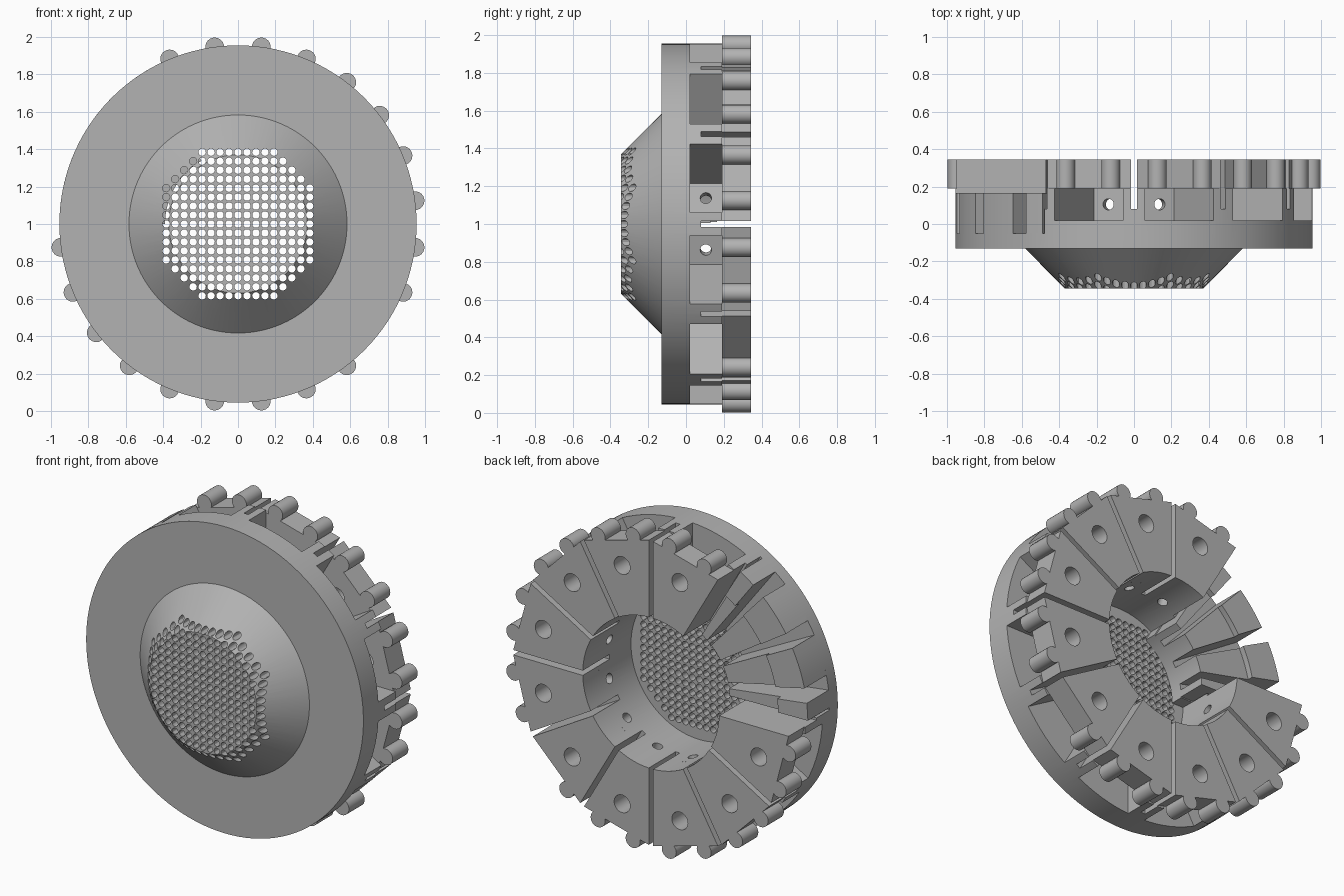
import bpy, bmesh
from math import sin, cos, tan, asin, radians, pi
from mathutils import Matrix, Vector

if "Cube" in bpy.data.objects:
    bpy.data.objects.remove(bpy.data.objects["Cube"], do_unlink=True)

grey = bpy.data.materials.new("plain_grey")
grey.use_nodes = True
colour = (0.45, 0.45, 0.45, 1)
grey.diffuse_color = colour
grey.node_tree.nodes["Principled BSDF"].inputs["Base Color"].default_value = colour

RIM, BORE, FLOOR, SHELF, BACK = 0.955, 0.47, -0.13, 0.19, 0.345
SEGMENTS = 120
SECTORS = [a for a in range(15, 360, 30) if a not in (135, 165)]


def polar(r, deg):
    """Point (x, z) around the hub axis."""
    return r * cos(radians(deg)), 1 + r * sin(radians(deg))


def arc(r, a0, a1, n):
    return [polar(r, a0 + (a1 - a0) * i / n) for i in range(n + 1)]


def circle(x, z, r, n):
    return [(x + r * cos(2 * pi * i / n), z + r * sin(2 * pi * i / n)) for i in range(n)]


def prism(bm, outline, y0, y1):
    """Extrude an (x, z) outline along y."""
    front = [bm.verts.new((x, y0, z)) for x, z in outline]
    back = [bm.verts.new((x, y1, z)) for x, z in outline]
    bm.faces.new(front)
    bm.faces.new(back[::-1])
    for i in range(len(front)):
        j = (i + 1) % len(front)
        bm.faces.new((front[j], front[i], back[i], back[j]))


def sector(bm, a0, a1, r0, r1, y0, y1):
    n = max(2, round((a1 - a0) / 3))
    prism(bm, arc(r0, a0, a1, n) + arc(r1, a1, a0, n), y0, y1)


def wedge(mid, gap, inner, outer):
    """Sector outline with sides held a fixed gap off the dividing lines and a flat outer edge."""
    t = tan(radians(15)) * outer - gap / cos(radians(15))
    c, s = cos(radians(mid)), sin(radians(mid))
    ends = [(outer * c - k * t * s, 1 + outer * s + k * t * c) for k in (1, -1)]
    return inner + ends


def make(name, bm):
    bmesh.ops.recalc_face_normals(bm, faces=bm.faces[:])
    mesh = bpy.data.meshes.new(name)
    bm.to_mesh(mesh)
    bm.free()
    mesh.materials.append(grey)
    ob = bpy.data.objects.new(name, mesh)
    bpy.context.collection.objects.link(ob)
    return ob


def finish(ob, cutters=()):
    """Cut, bake the result and smooth the round faces."""
    for cutter in cutters:
        cutter.hide_render = True
        mod = ob.modifiers.new(cutter.name, "BOOLEAN")
        mod.operation, mod.solver, mod.object = "DIFFERENCE", "EXACT", cutter
    bpy.context.view_layer.update()
    mesh = bpy.data.meshes.new_from_object(ob.evaluated_get(bpy.context.evaluated_depsgraph_get()))
    ob.modifiers.clear()
    ob.data = mesh
    for cutter in cutters:
        bpy.data.objects.remove(cutter, do_unlink=True)
    bpy.ops.object.select_all(action="DESELECT")
    ob.select_set(True)
    bpy.context.view_layer.objects.active = ob
    bpy.ops.object.shade_smooth_by_angle(angle=radians(30))


# Hub body: turned profile with a conical nose and a blind bore
bm = bmesh.new()
profile = [(0.37, -BACK), (0.583, FLOOR), (RIM, FLOOR), (RIM, SHELF), (BORE, SHELF), (BORE, FLOOR)]
rings = [[bm.verts.new((x, y, z)) for x, z in circle(0, 1, r, SEGMENTS)] for r, y in profile]
for lower, upper in zip(rings, rings[1:]):
    for i in range(SEGMENTS):
        j = (i + 1) % SEGMENTS
        bm.faces.new((lower[i], lower[j], upper[j], upper[i]))
bm.faces.new(rings[0])
bm.faces.new(rings[-1])
body = make("hub_body", bm)

# Cutter: grid of perforations in the nose
bm = bmesh.new()
for i in range(-8, 9):
    for j in range(-8, 9):
        if abs(i) + abs(j) <= 12:
            prism(bm, circle(i * 0.048, 1 + j * 0.048, 0.02, 12), -0.4, -0.1)
perforations = make("perforation_cutter", bm)

# Cutter: rim pockets
bm = bmesh.new()
for mid in SECTORS:
    floor = wedge(mid, 0.06, [], 0.53)
    prism(bm, wedge(mid, 0.06, floor[::-1], 1.1), 0.02, 0.25)
pockets = make("pocket_cutter", bm)

# Cutter: radial holes from each pocket to the bore
bm = bmesh.new()
for mid in SECTORS:
    x, z = polar(0.5, mid)
    turn = Vector((x, 0, z - 1)).to_track_quat("Z", "Y").to_matrix().to_4x4()
    bmesh.ops.create_cone(bm, cap_ends=True, segments=20, radius1=0.03, radius2=0.03,
                          depth=0.2, matrix=Matrix.Translation((x, 0.105, z)) @ turn)
radial_holes = make("radial_hole_cutter", bm)

# Cutter: narrow slots between the sectors
bm = bmesh.new()
for a in range(0, 360, 30):
    if a != 150:
        c, s = cos(radians(a)), sin(radians(a))
        corners = [(0.35, -0.015), (1.1, -0.015), (1.1, 0.015), (0.35, 0.015)]
        prism(bm, [(r * c - w * s, 1 + r * s + w * c) for r, w in corners], 0.08, 0.3)
slots = make("slot_cutter", bm)

# Cutter: open bay where two pads are left out
bm = bmesh.new()
sector(bm, 120, 180, 0.4, 1.1, -0.05, 0.3)
bay = make("bay_cutter", bm)
finish(body, [perforations, pockets, radial_holes, slots, bay])

# Stepped blocks standing in the open bay
bm = bmesh.new()
sector(bm, 120, 180, 0.39, BORE, FLOOR, -0.05)
for a0, a1 in ((120.9, 127.3), (132.7, 147.3), (152.7, 167.3), (172.7, 179.1)):
    sector(bm, a0, a1, 0.39, 0.75, -0.05, 0.13)
    sector(bm, a0, a1, 0.75, RIM, -0.05, 0.165)
finish(make("bay_blocks", bm))

# Clamp pads, each with a bolt hole
bm = bmesh.new()
for mid in SECTORS:
    half = 15 - asin(0.015 / BORE) * 180 / pi
    prism(bm, wedge(mid, 0.015, arc(BORE, mid - half, mid + half, 9), 0.92), SHELF, BACK)
pads = make("clamp_pads", bm)
bm = bmesh.new()
for mid in SECTORS:
    prism(bm, circle(*polar(0.768, mid), 0.055, 28), 0.1, 0.45)
finish(pads, [make("bolt_hole_cutter", bm)])

# Grip knobs along the outer edge of the pads
bm = bmesh.new()
for mid in SECTORS:
    for offset in (-7.5, 7.5):
        if mid + offset != 322.5:
            prism(bm, circle(*polar(RIM, mid + offset), 0.05, 24), SHELF, BACK)
finish(make("grip_knobs", bm))
